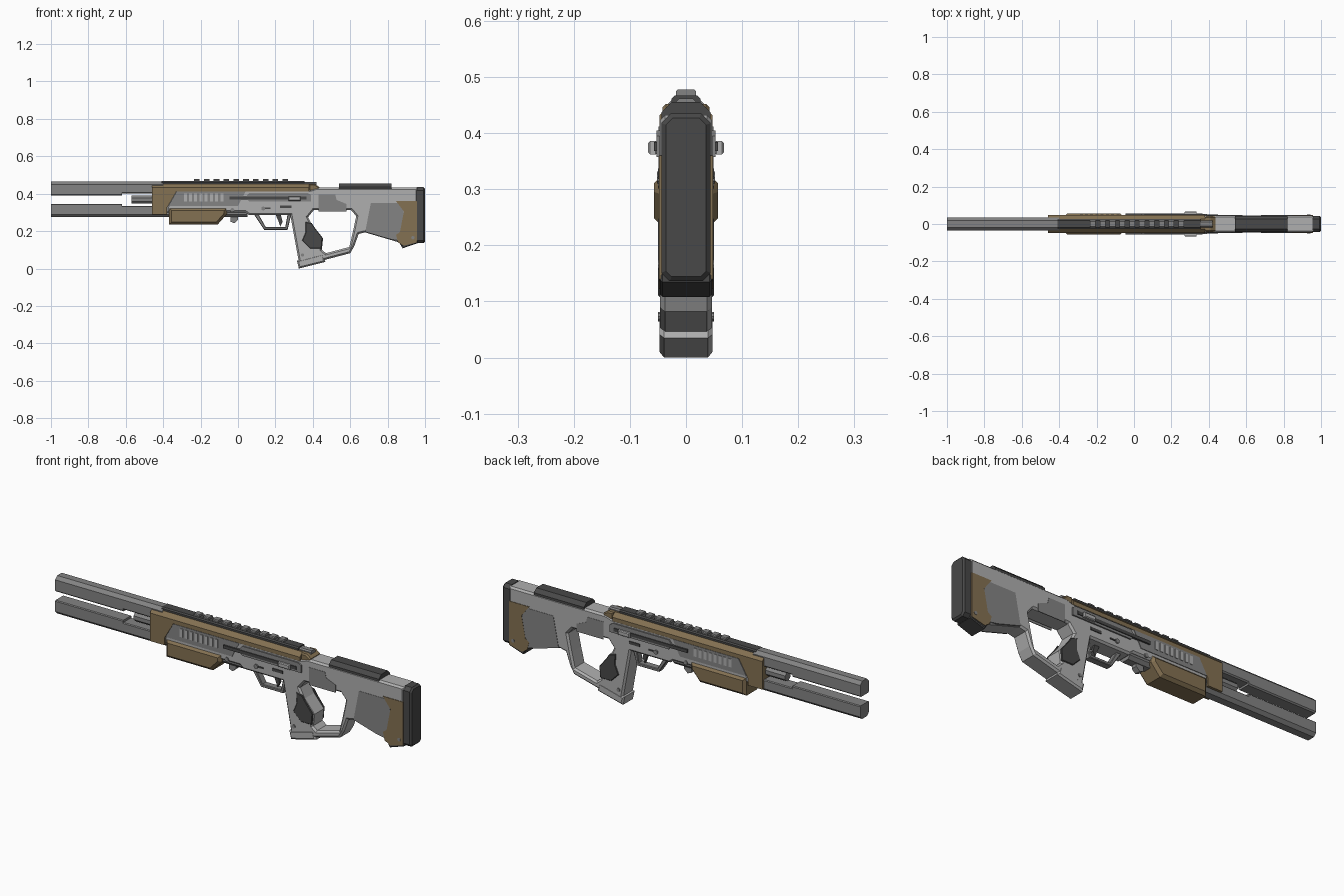
import bpy, bmesh, math
from mathutils import Vector


def material(name, r, g, b):
    m = bpy.data.materials.new(name)
    m.diffuse_color = (r, g, b, 1)
    return m


LIGHT = material("light_grey", 0.43, 0.43, 0.43)
MID = material("mid_grey", 0.23, 0.23, 0.23)
DARK = material("dark_grey", 0.065, 0.065, 0.065)
TAN = material("tan_brown", 0.23, 0.165, 0.085)


def finish(name, bm, mat, mirror=False):
    bmesh.ops.recalc_face_normals(bm, faces=bm.faces)
    me = bpy.data.meshes.new(name)
    bm.to_mesh(me)
    bm.free()
    me.materials.append(mat)
    ob = bpy.data.objects.new(name, me)
    bpy.context.collection.objects.link(ob)
    if mirror:
        mod = ob.modifiers.new("both_sides", 'MIRROR')
        mod.use_axis = (False, True, False)
        mod.use_mirror_merge = False
    return ob


def prism(name, polys, y0, y1, mat, chamfer=0, mirror=False):
    """Extrude side profiles (x, z) along y; polygons sharing points become one solid."""
    bm = bmesh.new()
    for poly in polys:
        bm.faces.new([bm.verts.new((x, y0, z)) for x, z in poly])
    bmesh.ops.remove_doubles(bm, verts=bm.verts, dist=1e-4)
    ext = bmesh.ops.extrude_face_region(bm, geom=bm.faces[:], use_keep_orig=True)
    for v in ext["geom"]:
        if isinstance(v, bmesh.types.BMVert):
            v.co.y = y1
    bmesh.ops.recalc_face_normals(bm, faces=bm.faces)
    if chamfer:
        rim = [e for e in bm.edges if abs(e.verts[0].co.y - e.verts[1].co.y) < 1e-5
               and len(e.link_faces) == 2 and e.calc_face_angle() > 1]
        bmesh.ops.bevel(bm, geom=rim, offset=chamfer, segments=1, profile=0.5, affect='EDGES')
    return finish(name, bm, mat, mirror)


def solid(name, poly, half, mat, chamfer=0):
    return prism(name, [poly], -half, half, mat, chamfer)


def plate(name, poly, y0, y1, mat, chamfer=0):
    return prism(name, [poly], y0, y1, mat, chamfer, True)


def rect(x0, x1, z0, z1):
    return [(x0, z0), (x1, z0), (x1, z1), (x0, z1)]


def bar(name, x0, x1, z0, z1, half, mat, top=0, bottom=0, end=0):
    """Bar along x with chamfered top and bottom corners, optionally a chamfered rear rim."""
    side = [(half, z0 + bottom), (half, z1 - top)]
    if top:
        side.append((half - top, z1))
    if bottom:
        side.insert(0, (half - bottom, z0))
    ring = side + [(-y, z) for y, z in reversed(side)]
    bm = bmesh.new()
    a = [bm.verts.new((x0, y, z)) for y, z in ring]
    b = [bm.verts.new((x1, y, z)) for y, z in ring]
    bm.faces.new(a)
    bm.faces.new(b)
    for i in range(len(ring)):
        j = (i + 1) % len(ring)
        bm.faces.new((a[i], a[j], b[j], b[i]))
    bmesh.ops.recalc_face_normals(bm, faces=bm.faces)
    if end:
        rim = [e for e in bm.edges if all(v in b for v in e.verts)]
        bmesh.ops.bevel(bm, geom=rim, offset=end, segments=1, profile=0.5, affect='EDGES')
    return finish(name, bm, mat)


def pin(name, x, z, r, y0, y1, mat, n=10):
    pts = [(x + r * math.cos(2 * math.pi * i / n), z + r * math.sin(2 * math.pi * i / n))
           for i in range(n)]
    return plate(name, pts, y0, y1, mat)


# Twin barrel rails and the short tube between them
bar("upper_rail_front", -1, -0.62, 0.39, 0.466, 0.034, MID, top=0.016, bottom=0.006)
bar("upper_rail_rear", -0.62, -0.4, 0.4, 0.466, 0.034, MID, top=0.016, bottom=0.006)
bar("lower_rail_front", -1, -0.62, 0.275, 0.346, 0.034, MID, top=0.004, bottom=0.015)
bar("lower_rail_rear", -0.62, 0.05, 0.275, 0.335, 0.034, MID, top=0.004, bottom=0.015)
bar("centre_tube", -0.57, -0.4, 0.347, 0.39, 0.021, MID, top=0.012, bottom=0.012)

# Receiver, grip and thumbhole stock as one chamfered frame
upper = [(-0.38, 0.30), (-0.38, 0.33), (-0.33, 0.42), (0.38, 0.42), (0.42, 0.432), (0.96, 0.432),
         (0.96, 0.145), (0.86, 0.14), (0.68, 0.193), (0.645, 0.185), (0.613, 0.19), (0.632, 0.28),
         (0.605, 0.312), (0.405, 0.312), (0.375, 0.275), (0.28, 0.285), (0.06, 0.285), (0.04, 0.30)]
lower = [(0.28, 0.285), (0.33, 0.01), (0.46, 0.045), (0.60, 0.082), (0.622, 0.12), (0.645, 0.185),
         (0.613, 0.19), (0.595, 0.115), (0.47, 0.082), (0.448, 0.10), (0.455, 0.16),
         (0.40, 0.225), (0.375, 0.275)]
prism("frame", [upper, lower], -0.046, 0.046, LIGHT, 0.009)

# Tan housing round the receiver
solid("front_housing", [(-0.46, 0.29), (-0.46, 0.43), (-0.325, 0.43), (-0.325, 0.42), (-0.38, 0.325),
                        (-0.38, 0.29)], 0.047, TAN)
bar("top_housing", -0.46, 0.38, 0.412, 0.452, 0.047, TAN, top=0.02)
solid("housing_tail", [(0.38, 0.412), (0.38, 0.452), (0.41, 0.452), (0.435, 0.435), (0.435, 0.42)],
      0.042, TAN, 0.006)
solid("foregrip", [(-0.37, 0.325), (-0.06, 0.325), (-0.06, 0.29), (-0.11, 0.234), (-0.37, 0.234)],
      0.057, TAN, 0.014)

# Top sight rail with teeth
bar("sight_rail", -0.41, 0.355, 0.44, 0.467, 0.026, DARK, top=0.006)
for i in range(10):
    x = -0.235 + i * 0.0525
    bar(f"rail_tooth_{i}", x, x + 0.03, 0.46, 0.478, 0.018, MID, top=0.004)
bar("rear_sight_block", 0.35, 0.42, 0.44, 0.462, 0.018, MID, top=0.006)

# Side panel with vents
plate("vent_panel", [(-0.372, 0.335), (-0.328, 0.412), (0.04, 0.412), (0.0, 0.335)],
      0.044, 0.049, MID)
for i in range(8):
    x = -0.29 + i * 0.028
    plate(f"vent_{i}", rect(x, x + 0.016, 0.358, 0.4), 0.047, 0.052, LIGHT)

# Bolt track and handle on both sides
plate("bolt_housing", [(0.06, 0.357), (0.04, 0.38), (0.06, 0.405), (0.37, 0.405), (0.39, 0.395),
                       (0.39, 0.357)], 0.044, 0.053, MID)
plate("bolt_slot", rect(-0.045, 0.365, 0.368, 0.384), 0.044, 0.057, DARK)
plate("bolt_handle", rect(0.27, 0.335, 0.362, 0.386), 0.05, 0.068, LIGHT, 0.004)
plate("bolt_release", rect(0.225, 0.285, 0.323, 0.337), 0.044, 0.05, DARK)
plate("safety_bar", rect(0.13, 0.175, 0.318, 0.325), 0.044, 0.05, DARK)
pin("safety_pin", 0.135, 0.321, 0.011, 0.044, 0.052, MID)
pin("receiver_pin", -0.03, 0.312, 0.011, 0.044, 0.05, MID)

# Trigger, guard and sling hook
solid("trigger_guard", [(0.085, 0.29), (0.14, 0.207), (0.265, 0.207), (0.285, 0.29), (0.265, 0.29),
                        (0.253, 0.222), (0.148, 0.222), (0.11, 0.29)], 0.018, MID, 0.003)
solid("trigger", [(0.2, 0.29), (0.228, 0.29), (0.238, 0.25), (0.226, 0.225), (0.217, 0.252)],
      0.008, DARK)
solid("sling_hook", [(-0.04, 0.28), (-0.04, 0.25), (-0.02, 0.242), (0.0, 0.26), (0.0, 0.28)],
      0.015, MID)

# Grip pad, base and pins
plate("grip_pad", [(0.36, 0.25), (0.395, 0.242), (0.412, 0.216), (0.452, 0.165), (0.447, 0.108),
                   (0.385, 0.108), (0.343, 0.15), (0.362, 0.195)], 0.04, 0.05, DARK, 0.003)
solid("grip_base", [(0.325, 0.0), (0.467, 0.035), (0.455, 0.08), (0.315, 0.043)],
      0.047, LIGHT, 0.008)
pin("grip_pin", 0.345, 0.073, 0.009, 0.044, 0.05, MID)

# Stock panels, cheek riser and butt pad
plate("thumb_recess_panel", [(0.43, 0.395), (0.52, 0.395), (0.527, 0.367), (0.58, 0.345),
                             (0.58, 0.306), (0.43, 0.306)], 0.044, 0.0475, MID)
plate("stock_panel", [(0.71, 0.35), (0.89, 0.35), (0.87, 0.148), (0.81, 0.158), (0.68, 0.196)],
      0.04, 0.0475, MID)
solid("stock_rear_panel", [(0.845, 0.36), (0.957, 0.36), (0.957, 0.14), (0.885, 0.122), (0.855, 0.14),
                           (0.845, 0.18), (0.866, 0.195), (0.887, 0.305)], 0.0485, TAN)
solid("stock_toe", [(0.86, 0.142), (0.88, 0.108), (0.96, 0.135), (0.96, 0.15), (0.885, 0.126)],
      0.046, DARK, 0.004)
pin("stock_pin", 0.935, 0.165, 0.009, 0.046, 0.05, MID)
bar("cheek_riser", 0.54, 0.82, 0.415, 0.455, 0.044, DARK, top=0.018)
bar("butt_pad", 0.955, 1.0, 0.136, 0.435, 0.044, DARK, top=0.017, bottom=0.015, end=0.008)
